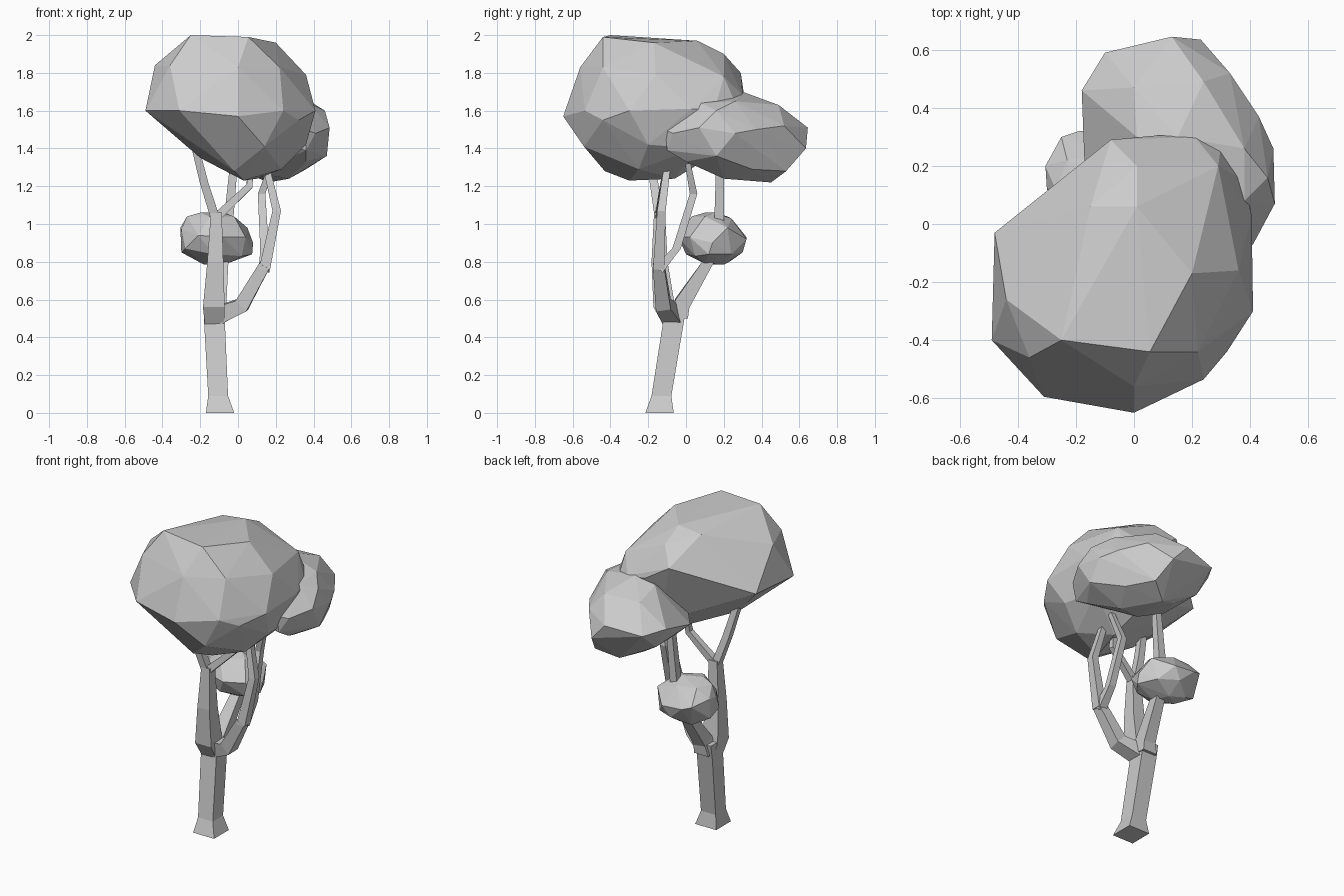
import bpy, bmesh
from mathutils import Vector


def finish(name, bm):
    bmesh.ops.recalc_face_normals(bm, faces=bm.faces[:])
    me = bpy.data.meshes.new(name)
    bm.to_mesh(me)
    bm.free()
    ob = bpy.data.objects.new(name, me)
    bpy.context.collection.objects.link(ob)
    return ob


def foliage(name, pts):
    """Faceted clump: the hull wrapped around a handful of points."""
    bm = bmesh.new()
    for p in pts:
        bm.verts.new(p)
    res = bmesh.ops.convex_hull(bm, input=bm.verts[:])
    junk = [v for v in res["geom_interior"] + res["geom_unused"]
            if isinstance(v, bmesh.types.BMVert)]
    bmesh.ops.delete(bm, geom=list(set(junk)), context='VERTS')
    return finish(name, bm)


def limb(name, path):
    """Square-section limb along (x, y, z, width) points."""
    bm = bmesh.new()
    pos = [Vector(p[:3]) for p in path]
    rings = []
    for i, p in enumerate(path):
        t = (pos[min(i + 1, len(pos) - 1)] - pos[max(i - 1, 0)]).normalized()
        if t.z > 0.9:
            t = Vector((0, 0, 1))
        u = Vector((0, 1, 0))
        u = (u - t * u.dot(t)).normalized()
        v = t.cross(u)
        h = p[3] / 2
        rings.append([bm.verts.new(pos[i] + u * a * h + v * b * h)
                      for a, b in ((-1, -1), (1, -1), (1, 1), (-1, 1))])
    for r, s in zip(rings, rings[1:]):
        for k in range(4):
            bm.faces.new((r[k], r[(k + 1) % 4], s[(k + 1) % 4], s[k]))
    bm.faces.new(rings[0])
    bm.faces.new(rings[-1])
    return finish(name, bm)


# Trunk with flared foot
limb("trunk", [(-0.095, -0.14, 0, 0.15), (-0.105, -0.13, 0.09, 0.105),
               (-0.125, -0.065, 0.49, 0.11), (-0.125, -0.05, 0.57, 0.11)])

# Front-left branch and its fork
limb("left_branch", [(-0.125, -0.07, 0.48, 0.10), (-0.128, -0.115, 0.56, 0.115),
                     (-0.12, -0.14, 0.80, 0.085), (-0.115, -0.14, 1.06, 0.058)])
limb("left_twig", [(-0.12, -0.14, 1.03, 0.05), (-0.18, -0.17, 1.22, 0.045),
                   (-0.23, -0.20, 1.42, 0.04)])
limb("left_inner_twig", [(-0.11, -0.14, 1.04, 0.045), (0.06, -0.12, 1.20, 0.035),
                         (0.07, -0.10, 1.32, 0.03)])

# Right branch and its fork
limb("right_branch", [(-0.12, -0.07, 0.51, 0.10), (0.02, -0.12, 0.57, 0.08),
                      (0.14, -0.145, 0.78, 0.06)])
limb("right_outer_twig", [(0.14, -0.145, 0.76, 0.06), (0.205, -0.13, 1.07, 0.045),
                          (0.15, -0.10, 1.30, 0.035)])
limb("right_inner_twig", [(0.14, -0.145, 0.76, 0.055), (0.14, -0.05, 0.87, 0.045),
                          (0.125, 0.04, 1.16, 0.04), (0.18, 0.01, 1.32, 0.03)])

# Back branch running through the small clump
limb("back_branch", [(-0.115, -0.04, 0.50, 0.10), (-0.105, -0.02, 0.58, 0.085),
                     (-0.08, 0.13, 0.82, 0.06), (-0.05, 0.175, 1.02, 0.05),
                     (-0.02, 0.18, 1.34, 0.04)])

# Large crown
foliage("large_crown", [
    (-0.25, -0.40, 2.0), (0.055, -0.44, 1.99), (0.20, -0.17, 1.96), (-0.15, 0.06, 1.95),
    (0.01, 0.06, 1.97), (0.01, 0.20, 1.90), (-0.44, -0.26, 1.84), (-0.36, -0.46, 1.84),
    (0.0, -0.56, 1.83), (0.22, -0.44, 1.83), (0.36, -0.16, 1.79), (0.29, 0.20, 1.78),
    (-0.08, 0.29, 1.80), (0.08, 0.305, 1.70), (0.21, 0.30, 1.68), (0.30, 0.27, 1.62),
    (0.38, 0.15, 1.60), (0.405, 0.03, 1.61), (0.41, -0.30, 1.60), (0.32, -0.44, 1.55),
    (0.24, -0.535, 1.60), (0.0, -0.65, 1.57), (-0.31, -0.595, 1.60), (-0.49, -0.40, 1.60),
    (-0.48, -0.03, 1.62), (0.14, -0.54, 1.41), (0.36, -0.20, 1.42), (0.33, 0.05, 1.40),
    (-0.02, -0.43, 1.28), (0.23, -0.25, 1.29), (0.03, -0.30, 1.23), (0.10, -0.06, 1.24),
    (-0.20, -0.25, 1.35), (0.05, 0.17, 1.38), (-0.13, -0.50, 1.42)])

# Rear crown
foliage("rear_crown", [
    (-0.18, 0.46, 1.50), (-0.10, 0.59, 1.48), (0.13, 0.645, 1.51), (0.23, 0.635, 1.40),
    (0.33, 0.52, 1.52), (0.43, 0.37, 1.50), (0.48, 0.26, 1.48), (0.485, 0.07, 1.51),
    (0.41, -0.07, 1.48), (0.36, -0.11, 1.50), (0.36, -0.10, 1.39), (-0.17, 0.20, 1.43),
    (0.0, 0.0, 1.48), (0.15, 0.30, 1.70), (0.30, 0.0, 1.64), (0.24, 0.49, 1.63),
    (0.0, 0.47, 1.63), (0.38, 0.26, 1.65), (0.38, 0.08, 1.64), (0.01, 0.30, 1.67),
    (0.16, 0.45, 1.22), (0.10, 0.15, 1.27), (0.27, 0.20, 1.24), (0.36, 0.35, 1.29),
    (0.02, 0.40, 1.28), (-0.10, 0.45, 1.36), (0.47, 0.16, 1.36), (0.36, 0.0, 1.33),
    (0.28, 0.53, 1.28), (-0.06, 0.2, 1.33), (0.46, 0.16, 1.60)])

# Small low clump
foliage("small_clump", [
    (-0.305, 0.20, 0.98), (-0.30, 0.12, 0.97), (-0.25, 0.30, 0.95), (-0.19, 0.32, 0.93),
    (-0.05, 0.32, 0.92), (0.05, 0.22, 0.98), (0.08, 0.14, 0.90), (0.075, 0.12, 0.84),
    (0.04, 0.02, 0.93), (-0.08, -0.04, 0.93), (-0.21, -0.01, 0.94), (-0.28, 0.06, 0.87),
    (-0.30, 0.18, 0.85), (-0.20, 0.10, 1.06), (-0.08, 0.15, 1.06), (-0.02, 0.10, 1.04),
    (-0.10, 0.24, 1.03), (-0.23, 0.22, 1.04), (-0.15, 0.03, 1.04), (-0.27, 0.12, 1.04),
    (-0.18, 0.15, 0.785), (-0.10, 0.20, 0.785), (-0.06, 0.10, 0.79), (-0.20, 0.23, 0.80),
    (-0.13, 0.0, 0.84), (-0.10, 0.30, 0.85), (0.02, 0.24, 0.84), (0.02, 0.05, 0.83)])
